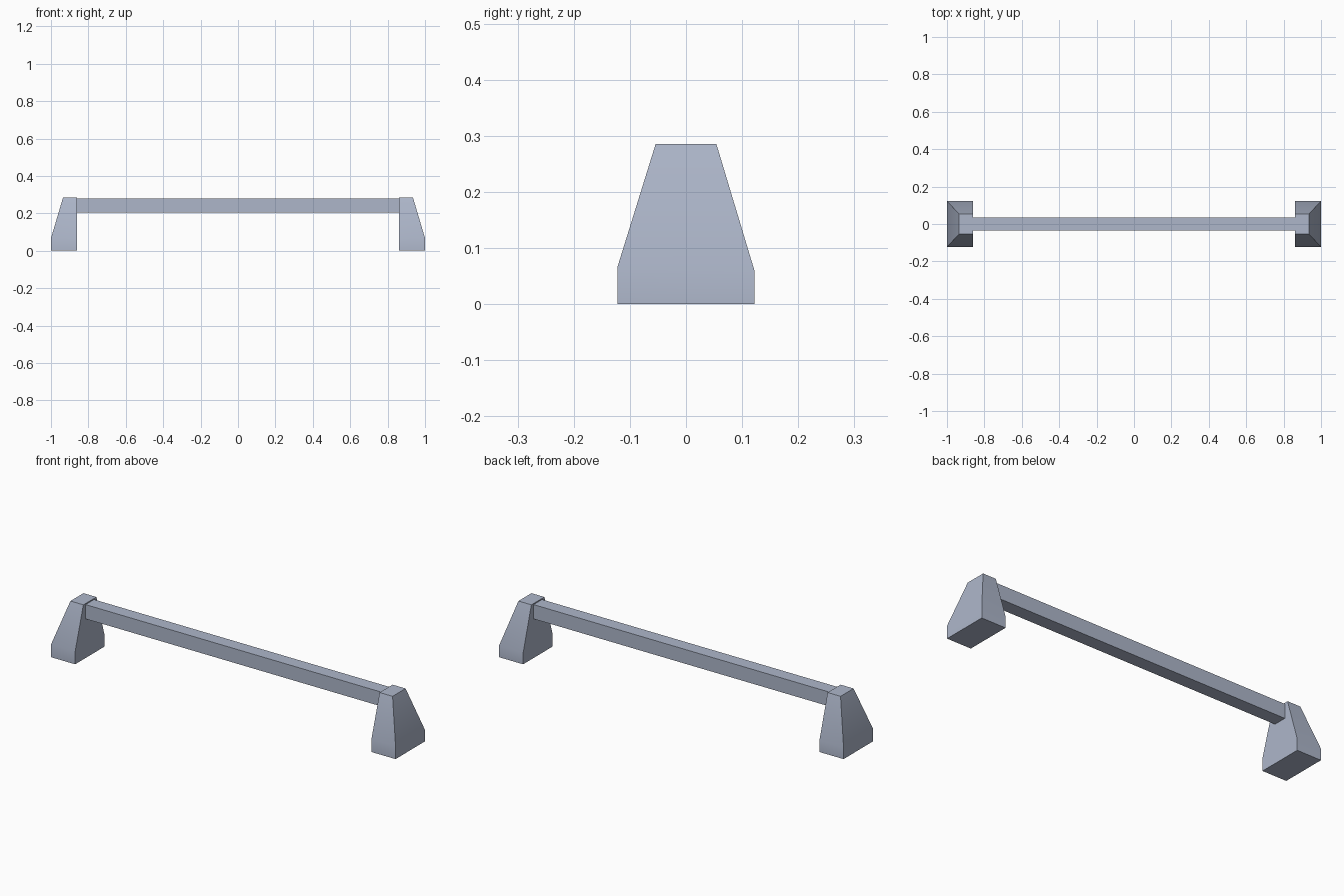
import bpy
import bmesh

cube = bpy.data.objects.get("Cube")
if cube:
    bpy.data.objects.remove(cube)

# Single blue-grey metal colour
metal = bpy.data.materials.new("blue_grey_metal")
color = (0.42, 0.47, 0.59, 1)
metal.use_nodes = True
metal.diffuse_color = color
metal.node_tree.nodes["Principled BSDF"].inputs["Base Color"].default_value = color


def loft(name, rings):
    """Skin a stack of four-sided rings and cap both ends."""
    bm = bmesh.new()
    loops = [[bm.verts.new(p) for p in ring] for ring in rings]
    for a, b in zip(loops, loops[1:]):
        for i in range(4):
            j = (i + 1) % 4
            bm.faces.new((a[i], a[j], b[j], b[i]))
    bm.faces.new(loops[0])
    bm.faces.new(loops[-1])
    bmesh.ops.recalc_face_normals(bm, faces=bm.faces)
    mesh = bpy.data.meshes.new(name)
    bm.to_mesh(mesh)
    bm.free()
    mesh.materials.append(metal)
    obj = bpy.data.objects.new(name, mesh)
    bpy.context.collection.objects.link(obj)
    bpy.ops.object.select_all(action="DESELECT")
    obj.select_set(True)
    bpy.context.view_layer.objects.active = obj
    bpy.ops.object.shade_smooth_by_angle()
    return obj


def ring(x0, x1, half, z_front, z_back):
    return [(x0, -half, z_front), (x1, -half, z_front),
            (x1, half, z_back), (x0, half, z_back)]


# End blocks: upright foot, then a taper on three sides with a flat inner face
INNER = 0.86
for name, side in (("left_end_block", 1), ("right_end_block", -1)):
    loft(name, [
        ring(side * INNER, side, 0.122, 0, 0),
        ring(side * INNER, side, 0.122, 0.067, 0.06),
        ring(side * INNER, side * 0.935, 0.054, 0.286, 0.286),
    ])

# Square bar spanning the blocks, just under their tops
loft("cross_bar", [ring(-INNER, INNER, 0.035, z, z) for z in (0.205, 0.28)])
